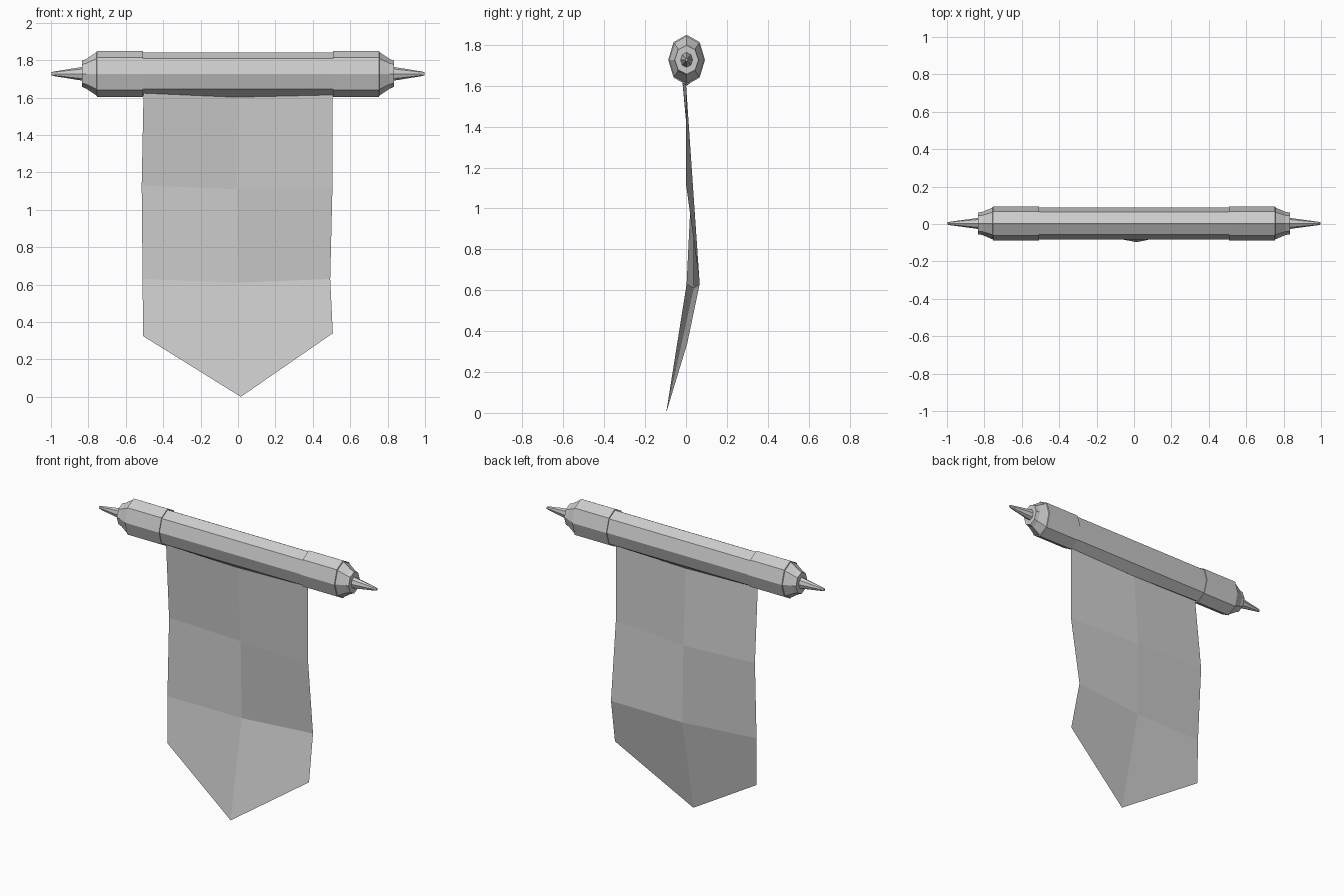
import bpy, bmesh, math

if "Cube" in bpy.data.objects:
    bpy.data.objects.remove(bpy.data.objects["Cube"])

ROD_Y, ROD_Z = 0.003, 1.727
SIDES = 8


def make_object(name, bm):
    bmesh.ops.recalc_face_normals(bm, faces=bm.faces[:])
    mesh = bpy.data.meshes.new(name)
    bm.to_mesh(mesh)
    bm.free()
    obj = bpy.data.objects.new(name, mesh)
    bpy.context.collection.objects.link(obj)
    return obj


def loft(name, rings, sag=0.0):
    """Capped octagonal loft along x; each ring is (x, y radius, z radius)."""
    bm = bmesh.new()
    loops = []
    for x, ry, rz in rings:
        loop = []
        for i in range(SIDES):
            a = 2 * math.pi * i / SIDES
            loop.append(bm.verts.new((x, ROD_Y + ry * math.cos(a), ROD_Z + rz * math.sin(a))))
        if x == 0:
            loop[6].co.z -= sag      # cloth weight pulls the middle down
        loops.append(loop)
    for a, b in zip(loops, loops[1:]):
        for i in range(SIDES):
            j = (i + 1) % SIDES
            bm.faces.new((a[i], a[j], b[j], b[i]))
    bm.faces.new(loops[0])
    bm.faces.new(loops[-1])
    return make_object(name, bm)


# Long rod, slightly sagging underneath
loft("rod", [(-0.52, 0.085, 0.115), (0, 0.085, 0.115), (0.52, 0.085, 0.115)], sag=0.012)

# End cuffs with stepped collar, and spikes, on both sides
cuff = [(0.508, 0.09, 0.123), (0.754, 0.09, 0.123), (0.756, 0.085, 0.116),
        (0.81, 0.062, 0.08), (0.834, 0.058, 0.07)]
spike = [(0.83, 0.03, 0.037), (0.985, 0.009, 0.012), (0.998, 0.006, 0.008)]
for side, s in (("left", -1), ("right", 1)):
    loft(side + "_cuff", [(s * x, ry, rz) for x, ry, rz in cuff])
    loft(side + "_spike", [(s * x, ry, rz) for x, ry, rz in spike])

# Hanging cloth: rows from top to pointed bottom, columns left / middle / right
cloth = [
    [(-0.505, -0.018, 1.625), (0.0, 0.0, 1.61), (0.505, 0.0, 1.62)],
    [(-0.515, 0.027, 1.13), (-0.005, 0.034, 1.11), (0.505, 0.0, 1.12)],
    [(-0.51, 0.003, 0.63), (0.0, 0.037, 0.61), (0.493, 0.067, 0.63)],
    [(-0.508, 0.0, 0.325), (0.015, -0.097, 0.0), (0.507, 0.006, 0.34)],
]
bm = bmesh.new()
grid = [[bm.verts.new(p) for p in row] for row in cloth]
for a, b in zip(grid, grid[1:]):
    for i in range(2):
        bm.faces.new((a[i], b[i], b[i + 1], a[i + 1]))
make_object("banner_cloth", bm)
